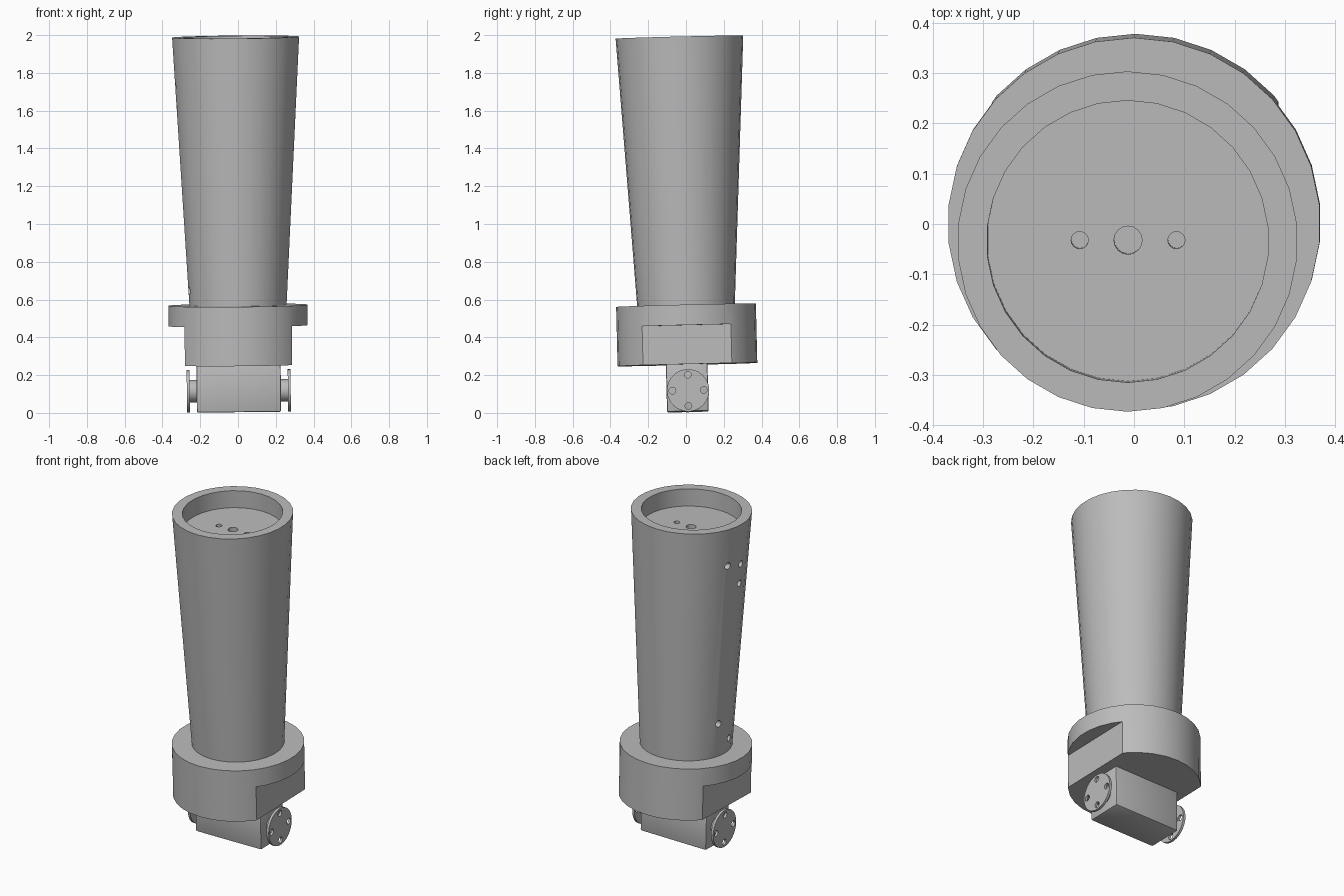
import bpy, math
from mathutils import Matrix, Vector

cube = bpy.data.objects.get("Cube")
if cube:
    bpy.data.objects.remove(cube, do_unlink=True)

grey = bpy.data.materials.new("plain_grey")
grey.use_nodes = True
grey.diffuse_color = (0.5, 0.5, 0.5, 1)
grey.node_tree.nodes["Principled BSDF"].inputs["Base Color"].default_value = (0.5, 0.5, 0.5, 1)


def finish(name):
    ob = bpy.context.object
    ob.name = name
    ob.data.materials.append(grey)
    return ob


def tapered(name, r1, r2, z1, z2, sides=30, x=0.0, y=0.0):
    """Upright cone section from z1 to z2."""
    bpy.ops.mesh.primitive_cone_add(vertices=sides, radius1=r1, radius2=r2,
                                    depth=z2 - z1, location=(x, y, (z1 + z2) / 2))
    return finish(name)


def rod(name, r, x1, x2, y, z, sides=30):
    """Cylinder lying along x."""
    bpy.ops.mesh.primitive_cylinder_add(vertices=sides, radius=r, depth=abs(x2 - x1),
                                        location=((x1 + x2) / 2, y, z),
                                        rotation=(0, math.pi / 2, 0))
    return finish(name)


def box(name, size, centre):
    bpy.ops.mesh.primitive_cube_add(size=1, location=centre)
    ob = finish(name)
    ob.scale = size
    bpy.ops.object.transform_apply(location=False, rotation=False, scale=True)
    return ob


def apply_modifier(ob, mod):
    bpy.context.view_layer.objects.active = ob
    bpy.ops.object.modifier_apply(modifier=mod.name)


def cut(ob, cutter):
    mod = ob.modifiers.new("cut", 'BOOLEAN')
    mod.operation = 'DIFFERENCE'
    mod.solver = 'EXACT'
    mod.object = cutter
    apply_modifier(ob, mod)
    bpy.data.objects.remove(cutter, do_unlink=True)


parts = []

# Tapered body with a cup-shaped recess at the top
body = tapered("tapered_body", 0.258, 0.338, 0.56, 1.99)
cut(body, tapered("cutter", 0.28, 0.28, 1.885, 2.1))

# Round holes in the recess floor
for x, r in ((-0.096, 0.017), (0, 0.028), (0.096, 0.017)):
    cut(body, tapered("cutter", r, r, 1.83, 1.95, 16, x))

# Screw holes through the right-hand wall
for y, z in ((0.085, 1.76), (-0.03, 1.735), (-0.03, 1.615), (0.065, 0.775), (-0.045, 0.65)):
    cut(body, rod("cutter", 0.02, -0.45, -0.2, y, z, 16))
parts.append(body)

# Collar with a flat on each side
collar = tapered("collar", 0.37, 0.37, 0.256, 0.57)
for side in (-1, 1):
    cut(collar, box("cutter", (0.2, 1, 0.362), (side * 0.384, 0, 0.281)))
parts.append(collar)

# Motor block under the collar
block = box("motor_block", (0.446, 0.22, 0.256), (0, -0.004, 0.134))
bevel = block.modifiers.new("soft_edges", 'BEVEL')
bevel.width = 0.008
bevel.segments = 2
apply_modifier(block, bevel)
parts.append(block)

# Hub and drilled disc at each end of the block
for side, label in ((-1, "right"), (1, "left")):
    parts.append(rod(label + "_hub", 0.06, side * 0.21, side * 0.265, 0, 0.117))
    disc = rod(label + "_disc", 0.112, side * 0.26, side * 0.275, 0, 0.117)
    for k in range(4):
        a = k * math.pi / 2
        cut(disc, rod("cutter", 0.018, side * 0.24, side * 0.3,
                      0.083 * math.cos(a), 0.117 + 0.083 * math.sin(a), 16))
    parts.append(disc)

# Lean the whole assembly slightly about the collar top
pivot = Vector((0, 0, 0.57))
lean = (Matrix.Translation(pivot) @ Matrix.Rotation(-0.009, 4, 'Y')
        @ Matrix.Rotation(0.0245, 4, 'X') @ Matrix.Translation(-pivot))
for ob in parts:
    bpy.context.view_layer.update()
    ob.matrix_world = lean @ ob.matrix_world
    bpy.ops.object.select_all(action='DESELECT')
    ob.select_set(True)
    bpy.context.view_layer.objects.active = ob
    bpy.ops.object.shade_smooth_by_angle(angle=math.radians(30))
